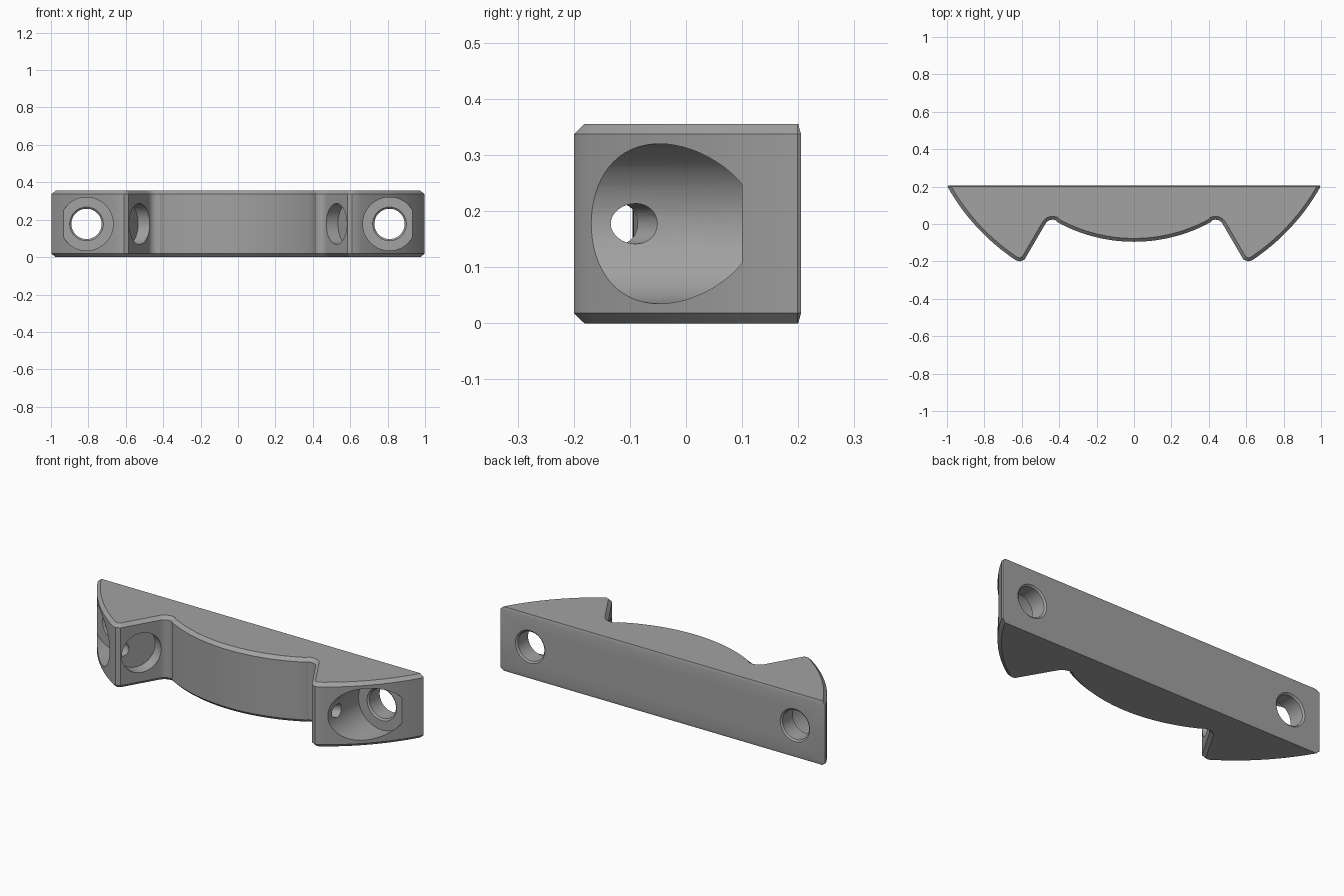
import bpy
import bmesh
from math import sin, cos, asin, sqrt, pi, radians
from mathutils import Vector

cube = bpy.data.objects.get("Cube")
if cube:
    bpy.data.objects.remove(cube, do_unlink=True)

HEIGHT = 0.355
MID = HEIGHT / 2
CHAMFER = 0.018
ARC_Y = 0.76        # shared centre of both arcs
OUTER_R = 1.144
INNER_R = 0.855
BACK_Y = 0.205

grey = bpy.data.materials.new("machined grey")
grey.use_nodes = True
GREY = (0.36, 0.36, 0.36, 1)
grey.diffuse_color = GREY
grey.node_tree.nodes["Principled BSDF"].inputs["Base Color"].default_value = GREY


def make_object(name, bm):
    bmesh.ops.recalc_face_normals(bm, faces=bm.faces)
    mesh = bpy.data.meshes.new(name)
    bm.to_mesh(mesh)
    bm.free()
    mesh.materials.append(grey)
    obj = bpy.data.objects.new(name, mesh)
    bpy.context.collection.objects.link(obj)
    return obj


def skin(bm, rings):
    """Join equal rings of points into a closed solid."""
    loops = [[bm.verts.new(p) for p in ring] for ring in rings]
    n = len(loops[0])
    for a, b in zip(loops, loops[1:]):
        for i in range(n):
            j = (i + 1) % n
            bm.faces.new((a[i], a[j], b[j], b[i]))
    bm.faces.new(loops[0])
    bm.faces.new(loops[-1])


def arc_point(radius, x):
    return Vector((x, ARC_Y - sqrt(radius ** 2 - x ** 2)))


def half_outline():
    """Right-hand half of the plan, from the front centre round to the back."""
    pts = [arc_point(INNER_R, 0.41 * i / 16) for i in range(17)]
    # rounded notch root
    for i in range(9):
        a = radians(112 - 82 * i / 8)
        pts.append(Vector((0.435 + 0.045 * cos(a), -0.022 + 0.045 * sin(a))))
    # blunt ear tip
    pts += [Vector((0.585, -0.19)), Vector((0.61, -0.2))]
    # outer arc
    start, end = asin(0.63 / OUTER_R), asin(0.997 / OUTER_R)
    for i in range(17):
        pts.append(arc_point(OUTER_R, OUTER_R * sin(start + (end - start) * i / 16)))
    pts.append(Vector((0.993, BACK_Y)))
    return pts


def inset(pts):
    """Mitred inset; the straight back gets only a fine edge break."""
    n = len(pts)
    lines = []
    for i in range(n):
        p, q = pts[i], pts[(i + 1) % n]
        d = (q - p).normalized()
        back = min(p.y, q.y) > BACK_Y - 0.001
        lines.append((Vector((-d.y, d.x)), 0.005 if back else CHAMFER))
    out = []
    for i in range(n):
        (n1, w1), (n2, w2) = lines[i - 1], lines[i]
        det = n1.x * n2.y - n1.y * n2.x
        if abs(det) < 1e-4:
            out.append(pts[i] + n1 * w1)
        else:
            out.append(pts[i] + Vector(((w1 * n2.y - w2 * n1.y) / det,
                                        (w2 * n1.x - w1 * n2.x) / det)))
    return out


# Clamp body: chamfered extrusion of the plan
half = half_outline()
outline = half + [Vector((-p.x, p.y)) for p in reversed(half[1:])]
small = inset(outline)
bm = bmesh.new()
skin(bm, [[(p.x, p.y, z) for p in ring] for ring, z in (
    (small, 0), (outline, CHAMFER), (outline, HEIGHT - CHAMFER), (small, HEIGHT))])
body = make_object("clamp_body", bm)


def drill(name, start, direction, steps, sides=64):
    """Cut a stepped round hole; steps are (distance along axis, radius)."""
    axis = Vector(direction).normalized()
    up = Vector((0, 0, 1))
    side = axis.cross(up)
    rings = []
    for t, r in steps:
        centre = Vector(start) + axis * t
        rings.append([centre + side * r * cos(2 * pi * i / sides)
                      + up * r * sin(2 * pi * i / sides) for i in range(sides)])
    bm = bmesh.new()
    skin(bm, rings)
    cutter = make_object(name, bm)
    cutter.hide_render = True
    mod = body.modifiers.new(name, "BOOLEAN")
    mod.operation = "DIFFERENCE"
    mod.solver = "EXACT"
    mod.object = cutter
    return cutter


cutters = []
for s in (1, -1):
    # Counterbored bolt hole with small edge breaks
    cutters.append(drill("bolt_hole", (s * 0.81, 0, MID), (0, 1, 0), [
        (-0.4, 0.1425), (0.1, 0.1425), (0.1, 0.09), (0.108, 0.081),
        (BACK_Y - 0.008, 0.081), (BACK_Y, 0.09), (0.25, 0.09)]))
    # Blind pocket square to the notch flank
    normal = Vector((s * cos(pi / 6), 0.5, 0))
    along = Vector((s * 0.5, -cos(pi / 6), 0))
    flank = Vector((s * 0.528, -0.09, MID))
    cutters.append(drill("flank_pocket", flank, normal, [(-0.03, 0.109), (0.07, 0.109)]))
    # Small passage from the pocket to the counterbore
    cutters.append(drill("passage", flank + along * 0.072, normal,
                         [(0.05, 0.036), (0.17, 0.036)], 32))

# Bake the cuts and remove the cutters
bpy.context.view_layer.update()
graph = bpy.context.evaluated_depsgraph_get()
cut_mesh = bpy.data.meshes.new_from_object(body.evaluated_get(graph))
body.modifiers.clear()
body.data = cut_mesh
for c in cutters:
    bpy.data.objects.remove(c, do_unlink=True)

bpy.ops.object.select_all(action="DESELECT")
body.select_set(True)
bpy.context.view_layer.objects.active = body
bpy.ops.object.shade_smooth_by_angle(angle=radians(25))
